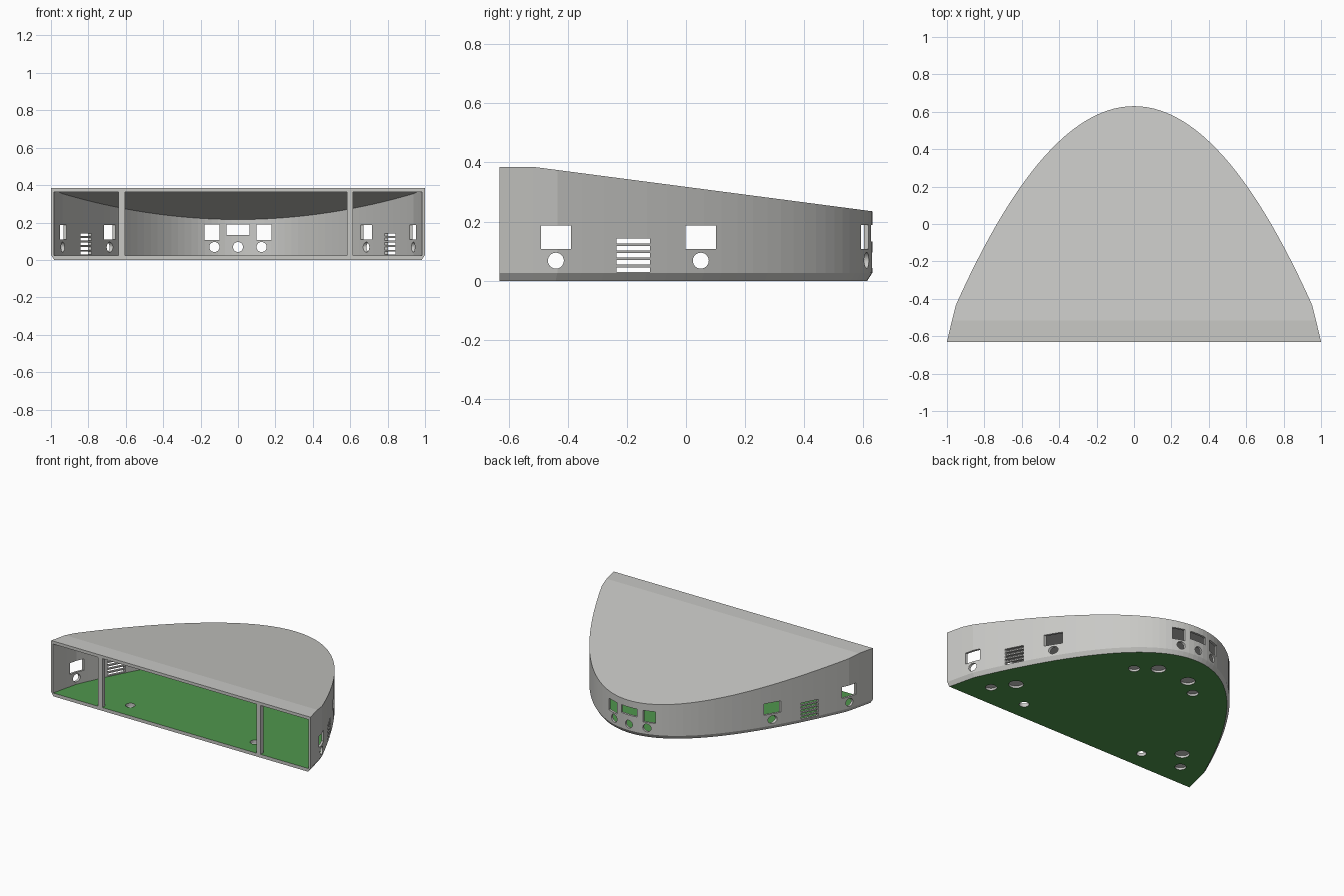
import bpy, bmesh, math
from mathutils import Matrix, Vector

if "Cube" in bpy.data.objects:
    bpy.data.objects.remove(bpy.data.objects["Cube"])

FRONT, BACK, WALL = -0.63, 0.63, 0.015
FLOOR_TOP, ROOF_T, CHAMFER_Z = 0.023, 0.021, 0.027


def material(name, rgb):
    m = bpy.data.materials.new(name)
    m.diffuse_color = (*rgb, 1)
    m.use_nodes = True
    m.node_tree.nodes["Principled BSDF"].inputs["Base Color"].default_value = m.diffuse_color
    return m


GREY = material("warm grey", (0.58, 0.58, 0.56))
GREEN = material("board green", (0.08, 0.31, 0.073))


def roof_z(y):
    """Flat strip at the front, then a slope down to the back."""
    return 0.385 - 0.15 * max(0.0, (y + 0.515) / (BACK + 0.515))


def half_outline(inset, front=FRONT):
    """Right half of the plan, front corner to back tip, moved inwards."""
    pts = [Vector((1, FRONT)), Vector((0.973, -0.515)), Vector((0.953, -0.435))]
    n = 26
    for i in range(1, n + 1):
        x = 0.953 * (1 - i / n)
        pts.append(Vector((x, BACK - 1.172 * x * x)))
    out = []
    for i, p in enumerate(pts):
        a, b = pts[max(i - 1, 0)], pts[min(i + 1, len(pts) - 1)]
        d = (b - a).normalized()
        if i == len(pts) - 1:
            d = Vector((-1, 0))
        out.append(p + Vector((-d.y, d.x)) * inset)
    # keep the open front on one straight line
    d = out[1] - out[0]
    out[0] = out[0] + d * ((front - out[0].y) / d.y)
    return out


def loft(name, levels):
    """Closed body from stacked half outlines, each with a height function."""
    bm = bmesh.new()
    rings = []
    for half, height in levels:
        right = [bm.verts.new((p.x, p.y, height(p.y))) for p in half]
        left = [bm.verts.new((-p.x, p.y, height(p.y))) for p in half[:-1]]
        rings.append((right, left + [right[-1]]))
    n = len(rings[0][0])
    for (r0, l0), (r1, l1) in zip(rings, rings[1:]):
        for i in range(n - 1):
            bm.faces.new((r0[i], r0[i + 1], r1[i + 1], r1[i]))
            bm.faces.new((l0[i + 1], l0[i], l1[i], l1[i + 1]))
        bm.faces.new((l0[0], r0[0], r1[0], l1[0]))
    for r, l in (rings[0], rings[-1]):
        for i in range(n - 2):
            bm.faces.new((l[i], r[i], r[i + 1], l[i + 1]))
        bm.faces.new((l[-2], r[-2], r[-1]))
    return finish(name, bm)


def finish(name, bm):
    bmesh.ops.recalc_face_normals(bm, faces=bm.faces[:])
    me = bpy.data.meshes.new(name)
    bm.to_mesh(me)
    bm.free()
    me.materials.append(GREY)
    ob = bpy.data.objects.new(name, me)
    bpy.context.collection.objects.link(ob)
    return ob


def box(bm, x, y, z):
    size = [b - a for a, b in (x, y, z)]
    mid = [(a + b) / 2 for a, b in (x, y, z)]
    bmesh.ops.create_cube(bm, size=1, matrix=Matrix.Translation(mid) @ Matrix.Diagonal((*size, 1)))


def cylinder(bm, centre, r, length, axis):
    rot = {"X": Matrix.Rotation(math.pi / 2, 4, "Y"),
           "Y": Matrix.Rotation(math.pi / 2, 4, "X"), "Z": Matrix()}[axis]
    bmesh.ops.create_cone(bm, cap_ends=True, segments=24, radius1=r, radius2=r,
                          depth=length, matrix=Matrix.Translation(centre) @ rot)


def subtract(target, cutter):
    cutter.hide_render = True
    mod = target.modifiers.new("cut", "BOOLEAN")
    mod.operation, mod.solver, mod.object = "DIFFERENCE", "EXACT", cutter
    bpy.context.view_layer.objects.active = target
    bpy.ops.object.modifier_apply(modifier=mod.name)
    bpy.data.objects.remove(cutter)


# Outer body with a chamfered lower edge
housing = loft("housing", [
    (half_outline(0.017), lambda y: 0.0),
    (half_outline(0), lambda y: CHAMFER_Z),
    (half_outline(0), roof_z)])

# Hollow interior, open at the front
inner = half_outline(WALL, FRONT - 0.05)
subtract(housing, loft("cavity_cutter", [
    (inner, lambda y: FLOOR_TOP),
    (inner, lambda y: roof_z(y) - ROOF_T)]))

bm = bmesh.new()
# Side windows, round ports and vent slots, cut through both sides
for y in (-0.44, 0.05):
    box(bm, (-2, 2), (y - 0.051, y + 0.051), (0.108, 0.187))
    cylinder(bm, (0, y, 0.068), 0.027, 4, "X")
for i in range(5):
    z = 0.03 + i * 0.0242
    box(bm, (-2, 2), (-0.235, -0.122), (z, z + 0.0155))
# Back windows and ports
for x, w, z in ((-0.14, 0.04, 0.107), (0, 0.061, 0.133), (0.14, 0.04, 0.107)):
    box(bm, (x - w, x + w), (0.45, 0.8), (z, 0.188))
for x in (-0.126, 0, 0.126):
    cylinder(bm, (x, 0.62, 0.069), 0.027, 0.34, "Y")
# Floor recesses, and one through hole near the front on each side
for s in (-1, 1):
    for x, y, r, top in ((0.24, 0.287, 0.036, 0.015), (0.12, 0.382, 0.046, 0.015),
                         (0.68, -0.34, 0.046, 0.015), (0.775, -0.47, 0.036, 0.015),
                         (0.48, -0.50, 0.031, 0.027)):
        cylinder(bm, (s * x, y, top - 0.05), r, 0.1, "Z")
subtract(housing, finish("opening_cutter", bm))

# Green floor: its upper and lower faces
housing.data.materials.append(GREEN)
for f in housing.data.polygons:
    upper = f.normal.z > 0.9 and f.center.z < FLOOR_TOP + 0.002
    lower = f.normal.z < -0.9 and f.center.z < 0.002
    f.material_index = 1 if upper or lower else 0

# Front posts
for name, x0, x1 in (("left_post", -0.64, -0.605), ("right_post", 0.582, 0.616)):
    bm = bmesh.new()
    box(bm, (x0, x1), (FRONT, FRONT + 0.03), (FLOOR_TOP, 0.385 - ROOF_T))
    finish(name, bm)
